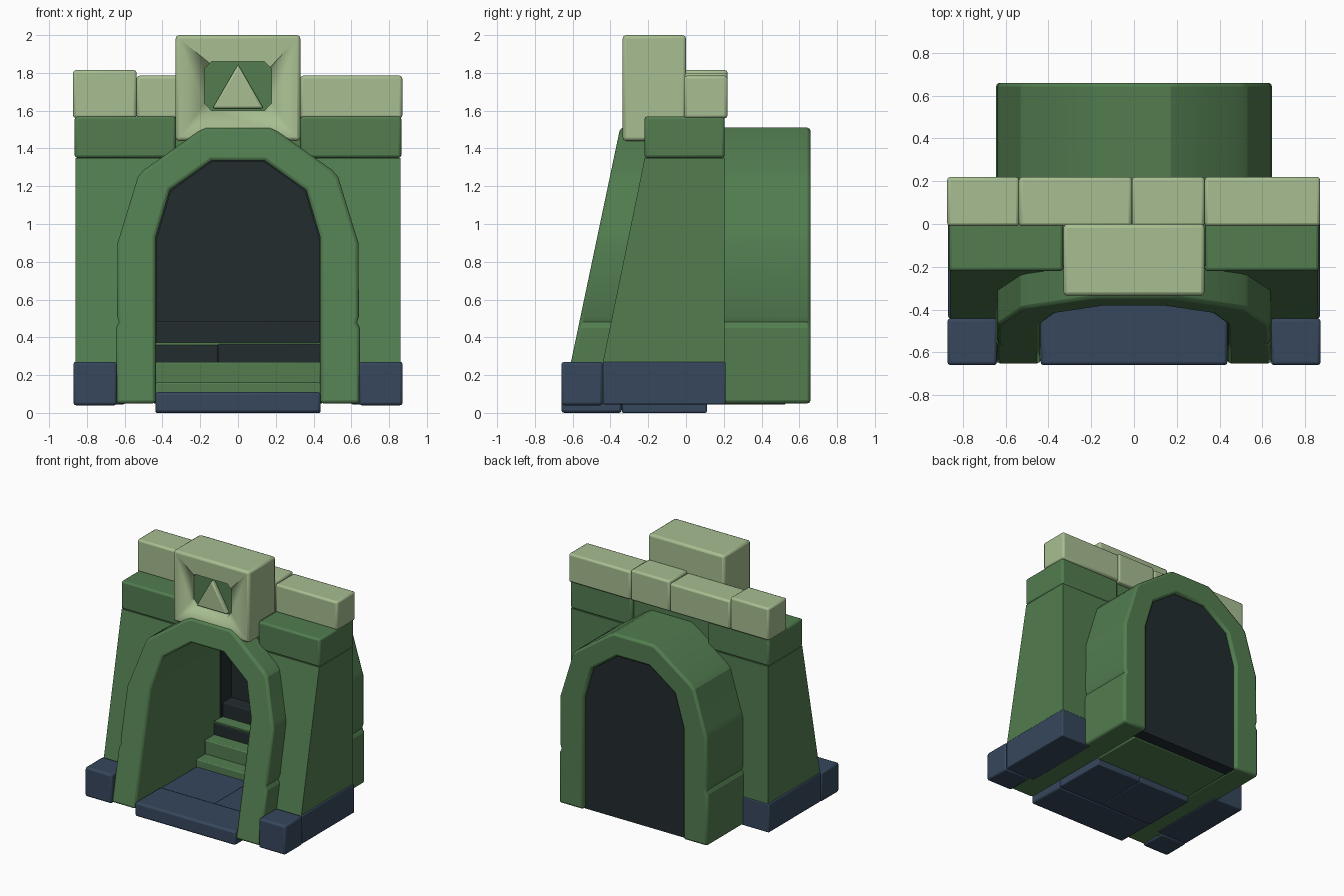
import bpy, bmesh, math

if "Cube" in bpy.data.objects:
    bpy.data.objects.remove(bpy.data.objects["Cube"])

def material(name, col):
    m = bpy.data.materials.new(name)
    m.diffuse_color = (*col, 1)
    m.use_nodes = True
    m.node_tree.nodes["Principled BSDF"].inputs["Base Color"].default_value = m.diffuse_color
    return m

GREEN = material("moss green stone", (0.084, 0.205, 0.08))
LIGHT = material("pale sage stone", (0.39, 0.515, 0.283))
BLUE = material("slate blue stone", (0.037, 0.063, 0.109))
DARK = material("dark interior", (0.016, 0.025, 0.028))

def prism(name, poly, front, back, mat, bevel=0.0):
    """Extrude an x-z outline from front(z) to back along y."""
    f = front if callable(front) else (lambda z: front)
    bm = bmesh.new()
    a = [bm.verts.new((x, f(z), z)) for x, z in poly]
    b = [bm.verts.new((x, back, z)) for x, z in poly]
    n = len(poly)
    bm.faces.new(a)
    bm.faces.new(b[::-1])
    for i in range(n):
        j = (i + 1) % n
        bm.faces.new((a[j], a[i], b[i], b[j]))
    bmesh.ops.recalc_face_normals(bm, faces=bm.faces)
    me = bpy.data.meshes.new(name)
    bm.to_mesh(me)
    bm.free()
    ob = bpy.data.objects.new(name, me)
    bpy.context.collection.objects.link(ob)
    me.materials.append(mat)
    if bevel:
        m = ob.modifiers.new("bevel", 'BEVEL')
        m.width = bevel
        m.segments = 2
        m.limit_method = 'ANGLE'
        m.angle_limit = math.radians(50)
    bpy.ops.object.select_all(action='DESELECT')
    bpy.context.view_layer.objects.active = ob
    ob.select_set(True)
    bpy.ops.object.shade_smooth_by_angle(angle=math.radians(20))
    return ob

def box(name, x0, x1, y0, y1, z0, z1, mat, bevel=0.015):
    return prism(name, [(x0, z0), (x1, z0), (x1, z1), (x0, z1)], y0, y1, mat, bevel)

def both(pts):
    """Mirror a half outline across x = 0."""
    return pts + [(-x, z) for x, z in reversed(pts)]

# Arched tunnel with sloping front; small nicks mark the stone joints
outer = [(0.645, 0.05), (0.645, 0.45), (0.63, 0.48), (0.64, 0.51), (0.638, 0.9),
         (0.625, 0.94), (0.53, 1.25), (0.50, 1.285), (0.21, 1.49), (0.17, 1.51)]
inner = [(0.435, 0.05), (0.435, 0.93), (0.36, 1.18), (0.14, 1.335)]
arch_front = lambda z: -0.655 + (z - 0.05) * 0.21
prism("arch_tunnel", both(outer) + both(inner)[::-1], arch_front, 0.66, GREEN, 0.018)

# Dark end wall and lining deep inside the tunnel
prism("tunnel_end_wall", both([(0.445, 0.05), (0.445, 0.935), (0.365, 1.185), (0.14, 1.34)]),
      0.53, 0.63, DARK)
lining = [(x * 0.985, z - 0.006) for x, z in inner]
lining[0] = (lining[0][0], 0.06)
lout = [(x + 0.004, z + 0.004) for x, z in inner]
lout[0] = (lout[0][0], 0.06)
prism("tunnel_lining", both(lout) + both(lining)[::-1], 0.40, 0.54, DARK)

# Side walls, lintels and blue plinths on both sides
wall = [(0.54, 0.05), (0.86, 0.05), (0.86, 1.35), (0.27, 1.35), (0.45, 1.22), (0.54, 0.95)]
wall_front = lambda z: -0.485 + (z - 0.05) * 0.205
for s, side in ((-1, "left"), (1, "right")):
    prism(side + "_wall", [(s * x, z) for x, z in wall], wall_front, 0.205, GREEN)
    xs = sorted((s * 0.33, s * 0.865))
    box(side + "_lintel", *xs, -0.22, 0.205, 1.35, 1.57, GREEN)
    xs = sorted((s * 0.64, s * 0.872))
    box(side + "_plinth_front", *xs, -0.66, -0.44, 0.04, 0.27, BLUE)
    xs = sorted((s * 0.60, s * 0.868))
    box(side + "_plinth_side", *xs, -0.44, 0.21, 0.045, 0.27, BLUE, 0.008)
box("centre_lintel", -0.34, 0.34, -0.2, 0.18, 1.345, 1.57, GREEN)

# Row of pale capstones
for i, (x0, x1, top) in enumerate(((-0.873, -0.537, 1.815), (-0.537, -0.01, 1.785),
                                   (-0.01, 0.33, 1.80), (0.33, 0.87, 1.785))):
    box(f"capstone_{i + 1}", x0, x1, -0.01, 0.22, 1.56, top, LIGHT)

# Keystone block with a recessed panel and a raised triangle
keystone = box("keystone", -0.33, 0.33, -0.335, 0.0, 1.44, 2.0, LIGHT, 0.018)
octagon = both([(0.14, 1.60), (0.178, 1.64), (0.178, 1.82), (0.14, 1.86)])
cutter = prism("keystone_cutter", octagon, -0.5, -0.285, LIGHT)
cutter.hide_render = True
cutter.hide_viewport = True
cut = keystone.modifiers.new("recess", 'BOOLEAN')
cut.object = cutter
cut.operation = 'DIFFERENCE'
cut.solver = 'EXACT'
prism("keystone_panel", octagon, -0.293, -0.284, GREEN)
prism("keystone_triangle", [(-0.135, 1.612), (0.135, 1.612), (0.0, 1.845)],
      -0.33, -0.286, LIGHT, 0.012)

# Blue floor slabs
box("front_slab", -0.437, 0.437, -0.66, -0.34, 0.0, 0.11, BLUE)
box("floor_slab_left", -0.437, 0.03, -0.34, 0.11, 0.0, 0.10, BLUE, 0.008)
box("floor_slab_right", 0.03, 0.437, -0.34, 0.11, 0.0, 0.105, BLUE, 0.008)

# Stairs rising into the dark
box("step_1", -0.437, 0.437, 0.10, 0.53, 0.045, 0.16, GREEN, 0.008)
box("step_2", -0.437, 0.437, 0.21, 0.53, 0.15, 0.27, GREEN, 0.008)
box("step_3_left", -0.437, -0.105, 0.32, 0.53, 0.26, 0.36, DARK, 0.008)
box("step_3_right", -0.105, 0.437, 0.318, 0.53, 0.26, 0.365, DARK, 0.008)
box("step_3_tread", -0.437, 0.437, 0.325, 0.43, 0.36, 0.372, GREEN, 0)
box("step_4", -0.437, 0.437, 0.425, 0.54, 0.36, 0.485, DARK, 0.008)
